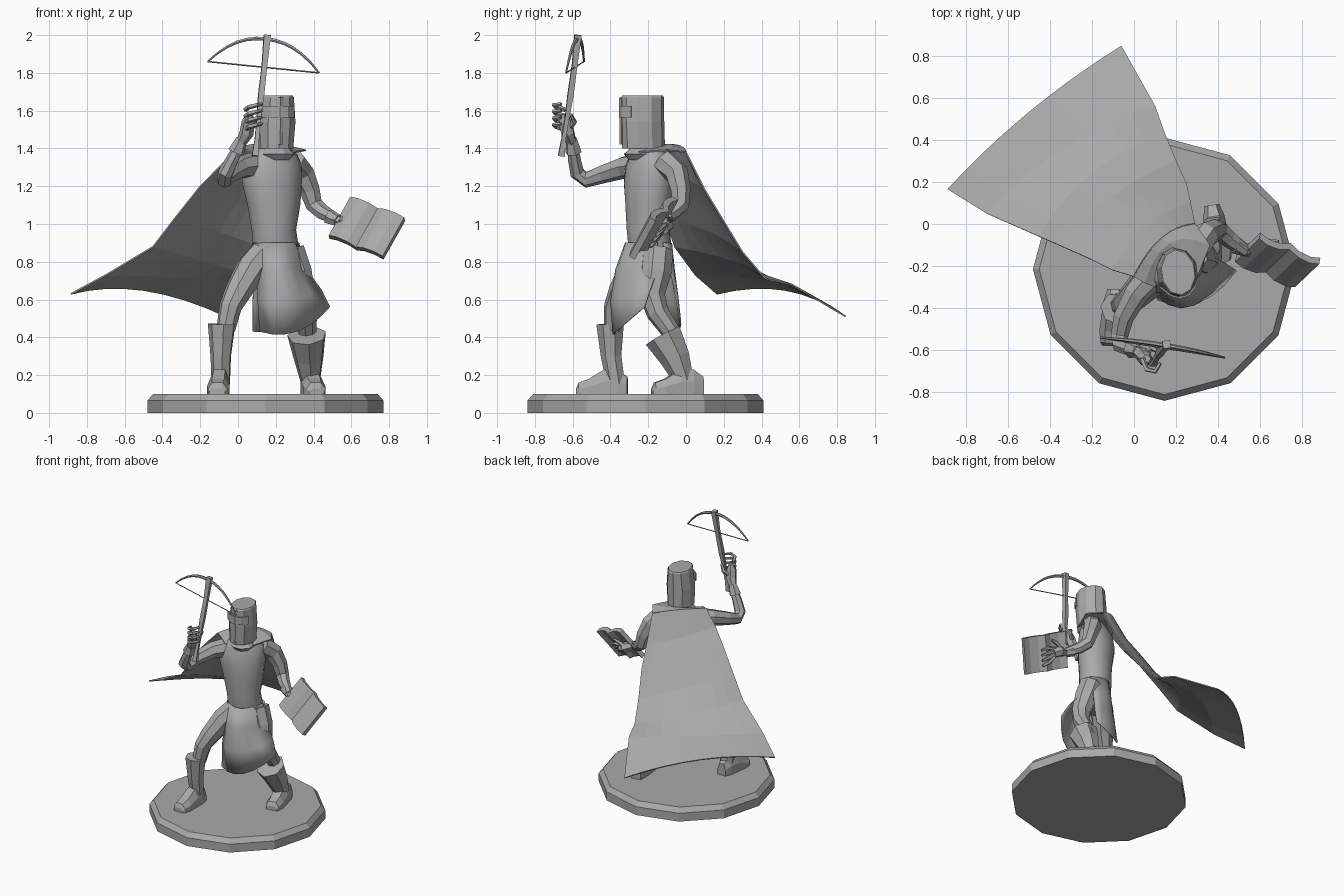
import bpy
import bmesh
from math import sin, cos, pi, radians
from mathutils import Vector, Matrix

if "Cube" in bpy.data.objects:
    bpy.data.objects.remove(bpy.data.objects["Cube"])

grey = bpy.data.materials.new("plain_grey")
grey.use_nodes = True
colour = (0.4, 0.4, 0.4, 1)
grey.diffuse_color = colour
grey.node_tree.nodes["Principled BSDF"].inputs["Base Color"].default_value = colour


def finish(name, bm, smooth=0):
    bmesh.ops.recalc_face_normals(bm, faces=bm.faces)
    mesh = bpy.data.meshes.new(name)
    bm.to_mesh(mesh)
    bm.free()
    mesh.materials.append(grey)
    ob = bpy.data.objects.new(name, mesh)
    bpy.context.collection.objects.link(ob)
    if smooth:
        bpy.ops.object.select_all(action="DESELECT")
        ob.select_set(True)
        bpy.context.view_layer.objects.active = ob
        bpy.ops.object.shade_smooth_by_angle(angle=radians(smooth))
    return ob


def skin(name, rings, smooth=0):
    """Bridge closed rings of equal size and cap both ends."""
    bm = bmesh.new()
    rows = [[bm.verts.new(p) for p in ring] for ring in rings]
    n = len(rows[0])
    for a, b in zip(rows, rows[1:]):
        for i in range(n):
            j = (i + 1) % n
            bm.faces.new((a[i], a[j], b[j], b[i]))
    bm.faces.new(rows[0])
    bm.faces.new(rows[-1])
    return finish(name, bm, smooth)


def loft(name, sections, sides, yaw=0, smooth=0):
    """Stack horizontal ellipses: x, y, z, side radius, front radius."""
    turn = Matrix.Rotation(radians(yaw), 3, "Z")
    rings = []
    for x, y, z, a, b in sections:
        angles = [2 * pi * (i + 0.5) / sides for i in range(sides)]
        rings.append([Vector((x, y, z)) + turn @ Vector((a * cos(t), b * sin(t), 0)) for t in angles])
    return skin(name, rings, smooth)


def tube(name, points, sides=6, smooth=0):
    """Sweep a polygon along points given as x, y, z, radius."""
    centres = [Vector(p[:3]) for p in points]
    last = len(points) - 1
    rings, turn, old = [], None, None
    for i, c in enumerate(centres):
        way = (centres[min(i + 1, last)] - centres[max(i - 1, 0)]).normalized()
        turn = old.rotation_difference(way) @ turn if old else way.to_track_quat("Z", "Y")
        old = way
        r = points[i][3]
        rings.append([c + turn @ Vector((r * cos(2 * pi * k / sides), r * sin(2 * pi * k / sides), 0))
                      for k in range(sides)])
    return skin(name, rings, smooth)


def cloth(name, left, middle, right, columns=6, smooth=0, thick=0.008):
    """Curved sheet through three edges, column by column."""
    bm = bmesh.new()
    rows = []
    for l, m, r in zip(left, middle, right):
        l, m, r = Vector(l), Vector(m), Vector(r)
        row = []
        for i in range(columns + 1):
            t = i / columns
            p = l * (1 - t) * (1 - 2 * t) + m * 4 * t * (1 - t) + r * t * (2 * t - 1)
            row.append(bm.verts.new(p))
        rows.append(row)
    for a, b in zip(rows, rows[1:]):
        for i in range(columns):
            bm.faces.new((a[i], a[i + 1], b[i + 1], b[i]))
    ob = finish(name, bm, smooth)
    solid = ob.modifiers.new("thickness", "SOLIDIFY")
    solid.thickness = thick
    solid.offset = 0
    return ob


def foot(name, heel, toe):
    """Blocky shoe with a sloping instep."""
    heel, toe = Vector(heel), Vector(toe)
    side = (toe - heel).normalized().cross(Vector((0, 0, 1)))
    rings = []
    for t, w, h in ((0, .035, .09), (.2, .05, .13), (.45, .055, .13), (.75, .06, .08), (.95, .05, .06), (1, .04, .03)):
        c = heel.lerp(toe, t)
        rings.append([c + side * (w * sx) + Vector((0, 0, h * up))
                      for sx, up in ((-1, 0), (1, 0), (1, .5), (.55, 1), (-.55, 1), (-1, .5))])
    return skin(name, rings)


# Stand
hub = (.145, -.215)
loft("stand", [(*hub, 0, .625, .625), (*hub, .065, .625, .625), (*hub, .1, .595, .595)], 12, yaw=15)

# Torso and neck
loft("torso", [(.21, -.18, .7, .1, .08), (.2, -.19, .87, .125, .115), (.19, -.2, .97, .12, .115),
               (.19, -.2, 1.1, .145, .12), (.18, -.2, 1.22, .165, .125), (.18, -.2, 1.31, .165, .11),
               (.19, -.2, 1.37, .13, .085), (.2, -.21, 1.41, .07, .07)], 12, yaw=25, smooth=40)
loft("neck", [(.2, -.21, 1.36, .07, .07), (.2, -.22, 1.44, .06, .07)], 8)

# Tabard panels, front and back
cloth("tabard_front",
      [(.085, -.25, .9), (.1, -.3, .76), (.105, -.34, .6), (.115, -.36, .43)],
      [(.24, -.315, .9), (.25, -.36, .76), (.28, -.385, .6), (.31, -.37, .43)],
      [(.32, -.15, .9), (.36, -.15, .76), (.44, -.19, .65), (.485, -.22, .56)], smooth=40)
cloth("tabard_back",
      [(.09, -.22, .9), (.09, -.16, .75), (.08, -.12, .6), (.08, -.09, .43)],
      [(.17, -.085, .9), (.17, -.07, .75), (.18, -.05, .6), (.19, -.04, .44)],
      [(.31, -.12, .9), (.31, -.08, .75), (.32, -.05, .6), (.32, -.03, .49)], smooth=40)

# Helmet with a raised cross on the face
loft("helmet", [(.2, -.225, 1.4, .093, .115), (.205, -.23, 1.54, .1, .116),
                (.21, -.23, 1.67, .086, .115), (.21, -.23, 1.68, .08, .108)], 10, yaw=8)
cloth("helmet_ridge", [(.215, -.342, 1.67), (.212, -.342, 1.42)], [(.226, -.35, 1.67), (.222, -.348, 1.42)],
      [(.237, -.34, 1.67), (.232, -.338, 1.42)], 2)
cloth("helmet_brow", [(.125, -.3, 1.625), (.125, -.3, 1.565)], [(.222, -.352, 1.625), (.222, -.352, 1.565)],
      [(.295, -.29, 1.625), (.295, -.29, 1.565)], 4)

# Cape and its folded collar
cloth("cape",
      [(.29, 0, 1.38), (.27, .1, 1.18), (.25, .19, 1.03), (.2, .3, .85), (.15, .42, .71), (.1, .56, .68), (-.06, .845, .51)],
      [(.13, -.07, 1.42), (.05, -.02, 1.25), (0, .06, 1.12), (-.1, .13, .96), (-.2, .24, .81), (-.33, .36, .72), (-.5, .53, .65)],
      [(0, -.25, 1.4), (-.1, -.22, 1.3), (-.2, -.17, 1.2), (-.335, -.11, 1.03), (-.45, -.06, .88), (-.7, .05, .73), (-.885, .165, .63)],
      8)
cloth("cape_shoulders", [(.3, -.25, 1.38), (.36, -.1, 1.39), (.29, 0, 1.38)],
      [(.19, -.12, 1.41), (.17, -.09, 1.42), (.13, -.07, 1.42)],
      [(.1, -.3, 1.36), (.05, -.28, 1.39), (0, -.25, 1.4)], 6)
loft("collar", [(.2, -.22, 1.34, .07, .09), (.2, -.22, 1.37, .1, .115), (.2, -.22, 1.4, .075, .08)], 10, yaw=25)

# Legs, boots and feet
tube("right_leg", [(.14, -.22, .84, .085), (.07, -.27, .76, .085), (0, -.34, .64, .072),
                   (-.04, -.375, .56, .06), (-.065, -.385, .44, .05)], 8)
tube("left_leg", [(.27, -.15, .86, .085), (.31, -.16, .74, .085), (.34, -.18, .62, .07),
                  (.36, -.15, .53, .06), (.365, -.08, .43, .05), (.37, -.05, .36, .05)], 8)
tube("right_boot", [(-.085, -.4, .47, .075), (-.09, -.395, .3, .056), (-.09, -.37, .15, .05)], 7)
tube("left_boot", [(.365, -.12, .41, .105), (.375, -.055, .29, .082), (.385, 0, .15, .05)], 7)
foot("right_foot", (-.09, -.31, .1), (-.11, -.58, .1))
foot("left_foot", (.37, .09, .1), (.415, -.18, .1))

# Arms
tube("right_arm", [(.08, -.25, 1.31, .07), (.01, -.33, 1.3, .06), (-.05, -.44, 1.265, .05), (-.07, -.53, 1.235, .043),
                   (-.065, -.575, 1.27, .04), (-.03, -.59, 1.34, .035), (.01, -.6, 1.42, .028)], 7)
tube("left_arm", [(.29, -.12, 1.33, .07), (.34, -.05, 1.27, .065), (.38, -.03, 1.18, .055), (.405, -.03, 1.1, .047),
                  (.45, -.07, 1.06, .042), (.53, -.13, 1.02, .03)], 7)
tube("right_glove_cuff", [(-.01, -.595, 1.38, .045), (.02, -.605, 1.45, .03)], 6)
tube("left_glove_cuff", [(.48, -.1, 1.04, .042), (.54, -.13, 1.01, .028)], 6)

# Right hand closed round the stock
tube("right_palm", [(.01, -.6, 1.42, .026), (.045, -.625, 1.48, .038), (.055, -.64, 1.54, .036), (.06, -.64, 1.58, .02)], 6)
for i in range(4):
    z = 1.5 + i * 0.035
    tube("right_finger_" + str(i + 1), [(.04, -.64, z, .013), (.06, -.69, z + .015, .013),
                                        (.1, -.7, z + .025, .012), (.125, -.66, z + .03, .009)], 5)
tube("right_thumb", [(.05, -.62, 1.5, .015), (.09, -.59, 1.54, .014), (.12, -.61, 1.58, .009)], 5)

# Open book, a wavy section swept down the page
corner, across, down = Vector((.595, -.07, 1.145)), Vector((.285, -.12, -.11)), Vector((-.115, -.11, -.205))
lift = down.cross(across).normalized()
face = [(0, 0), (.15, .016), (.35, .012), (.5, -.012), (.65, .012), (.85, .016), (1, 0)]
outline = face + [(t, h - .035) for t, h in reversed(face)]
skin("open_book", [[corner + across * t + lift * h + down * s for t, h in outline] for s in (0, 1)])

# Left hand spread under the book
under = corner - lift * .055


def page(t, s, r):
    return (*(under + across * t + down * s), r)


tube("left_palm", [(.53, -.13, 1.02, .028), page(.2, .5, .04), page(.34, .52, .035)], 6)
for i in range(4):
    s = 0.36 + i * 0.13
    tube("left_finger_" + str(i + 1), [page(.3, .42 + i * .06, .014), page(.45, s, .013), page(.62, s * 1.1, .009)], 5)
tube("left_thumb", [page(.15, .45, .016), page(.25, .27, .014), page(.36, .16, .009)], 5)

# Crossbow: stock, limbs and string
tube("crossbow_stock", [(.09, -.66, 1.36, .024), (.1, -.648, 1.45, .016), (.11, -.63, 1.56, .016), (.122, -.612, 1.68, .022),
                        (.14, -.59, 1.84, .02), (.155, -.572, 2, .026)], 4)
tip_a, tip_b = Vector((-.16, -.54, 1.86)), Vector((.43, -.635, 1.8))
bow = []
for i in range(13):
    t = i / 12
    p = tip_a.lerp(tip_b, t) + Vector((.01, .012, .15)) * (1 - abs(2 * t - 1) ** 2.2)
    bow.append((*p, .005 + .006 * sin(pi * t)))
tube("crossbow_limbs", bow, 6)
tube("crossbow_string", [(*tip_a, .004), (*tip_b, .004)], 4)
